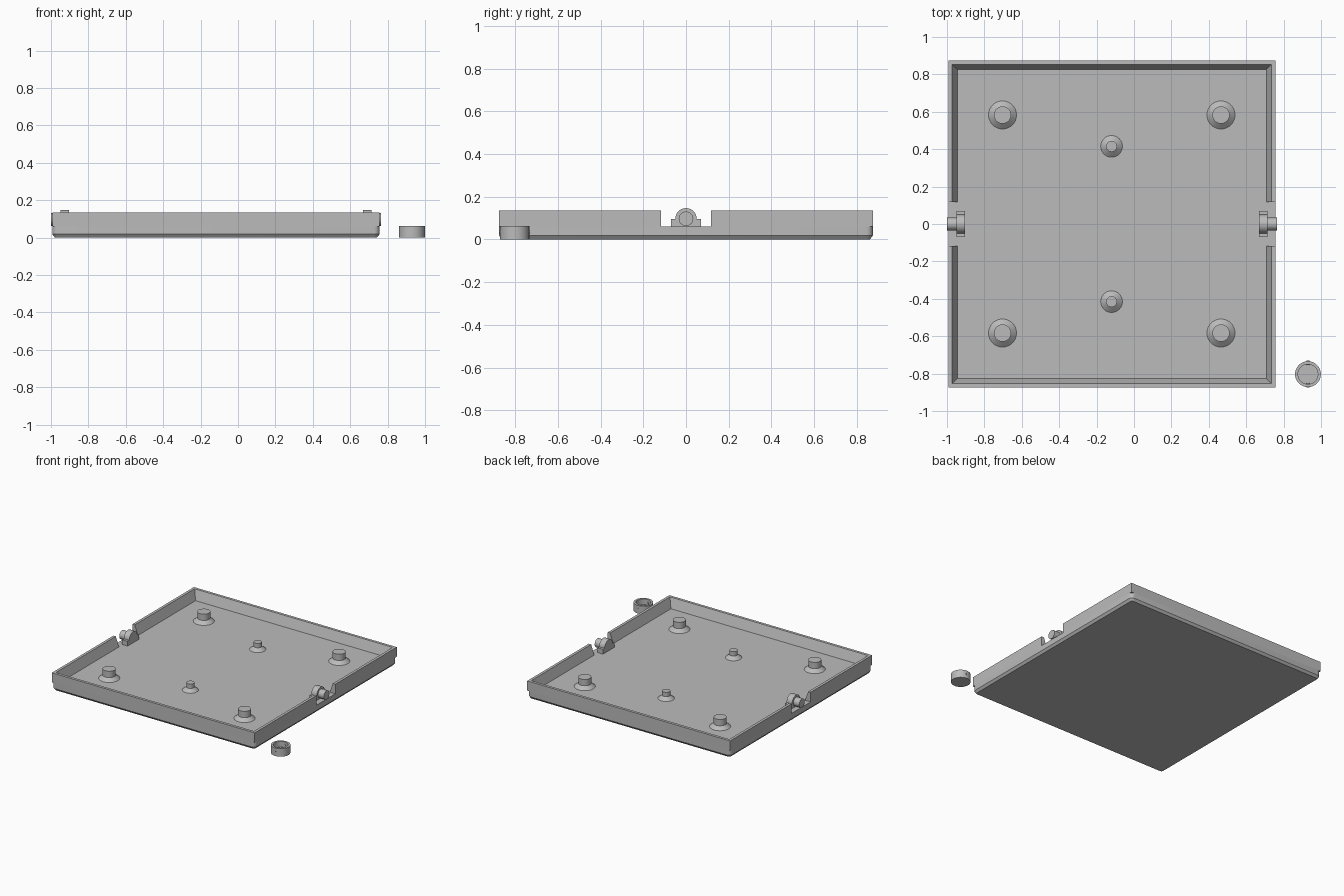
import bpy, bmesh, math
from mathutils import Matrix

if "Cube" in bpy.data.objects:
    bpy.data.objects.remove(bpy.data.objects["Cube"])

CX = -0.118       # tray centre in x
HALF = 0.875      # half width of the square tray
FLOOR = 0.06
RIM = 0.135

grey = bpy.data.materials.new("matte grey")
grey.diffuse_color = (0.5, 0.5, 0.5, 1)
grey.use_nodes = True
grey.node_tree.nodes["Principled BSDF"].inputs["Base Color"].default_value = grey.diffuse_color


def finish(bm, name, smooth=True):
    bmesh.ops.recalc_face_normals(bm, faces=bm.faces)
    me = bpy.data.meshes.new(name)
    bm.to_mesh(me)
    bm.free()
    me.materials.append(grey)
    ob = bpy.data.objects.new(name, me)
    bpy.context.collection.objects.link(ob)
    if smooth:
        bpy.ops.object.select_all(action='DESELECT')
        bpy.context.view_layer.objects.active = ob
        ob.select_set(True)
        bpy.ops.object.shade_smooth_by_angle(angle=math.radians(30))
    return ob


def skin(bm, rings, closed=True):
    """Bridge equal point rings and cap both ends."""
    vs = [[bm.verts.new(p) for p in r] for r in rings]
    n = len(vs[0])
    for a, b in zip(vs, vs[1:]):
        for i in range(n):
            j = (i + 1) % n
            bm.faces.new((a[i], a[j], b[j], b[i]))
    bm.faces.new(vs[0])
    bm.faces.new(vs[-1])


def turned(name, x, y, profile, seg=48):
    """Solid turned about a vertical axis from (radius, z) points."""
    bm = bmesh.new()
    skin(bm, [[(x + r * math.cos(2 * math.pi * i / seg),
                y + r * math.sin(2 * math.pi * i / seg), z)
               for i in range(seg)] for r, z in profile])
    return finish(bm, name)


def rounded_square(inset, z, radius=0.03, steps=6):
    c, r = HALF - radius, radius - inset
    pts = []
    for k, (sx, sy) in enumerate(((1, 1), (-1, 1), (-1, -1), (1, -1))):
        for i in range(steps + 1):
            a = math.pi / 2 * (k + i / steps)
            pts.append((CX + sx * c + r * math.cos(a), sy * c + r * math.sin(a), z))
    return pts


# Floor slab with rounded corners and a chamfered lower edge
bm = bmesh.new()
skin(bm, [rounded_square(0.014, 0), rounded_square(0, 0.018), rounded_square(0, FLOOR)])
finish(bm, "floor_slab")

# Tapered wall: one U-shaped half for the back, one for the front
GAP = 0.117
section = ((0, FLOOR), (0, RIM), (0.021, RIM), (0.048, FLOOR))  # inset, z
for side, name in ((1, "back_wall"), (-1, "front_wall")):
    bm = bmesh.new()
    rings = []
    for sx, end in ((-1, True), (-1, False), (1, False), (1, True)):
        rings.append([(CX + sx * (HALF - d), side * (GAP if end else HALF - d), z)
                      for d, z in section])
    skin(bm, rings)
    finish(bm, name, False)

# Hinge brackets with pins pointing outward
for s, label in ((-1, "left"), (1, "right")):
    outline = [(-0.07, FLOOR - 0.005), (-0.07, 0.097), (-0.05, 0.097)]
    outline += [(-0.05 * math.cos(math.pi * i / 24), 0.097 + 0.05 * math.sin(math.pi * i / 24))
                for i in range(1, 24)]
    outline += [(0.05, 0.097), (0.07, 0.097), (0.07, FLOOR - 0.005)]
    bm = bmesh.new()
    skin(bm, [[(CX + s * d, y, z) for y, z in outline] for d in (0.785, 0.832)])
    finish(bm, label + "_hinge_bracket")
    bm = bmesh.new()
    skin(bm, [[(CX + s * d, 0.034 * math.cos(math.pi * i / 16),
                0.097 + 0.034 * math.sin(math.pi * i / 16)) for i in range(32)]
              for d in (0.82, 0.882)])
    finish(bm, label + "_hinge_pin")

# Standoff posts with flared feet
for sy, row in ((1, "back"), (-1, "front")):
    for x, col in ((-0.703, "left"), (0.465, "right")):
        turned(f"{row}_{col}_post", x, sy * 0.583,
               ((0.075, FLOOR - 0.005), (0.075, FLOOR), (0.046, 0.085), (0.046, 0.134)))
    turned(f"{row}_small_post", -0.12, sy * 0.415,
           ((0.058, FLOOR - 0.005), (0.058, FLOOR), (0.029, 0.084), (0.029, 0.118)))

# Loose round cap lying beside the tray, open at the top
PX, PY = 0.93, -0.803
turned("loose_cap", PX, PY,
       ((0.069, 0), (0.069, 0.062), (0.053, 0.062), (0.053, 0.018)))

# Tiny snap bumps on the cap wall
for s, label in ((-1, "front"), (1, "back")):
    bm = bmesh.new()
    bmesh.ops.create_cone(bm, cap_ends=True, segments=16, radius1=0.008, radius2=0.008,
                          depth=0.024,
                          matrix=Matrix.Translation((PX, PY + s * 0.06, 0.036))
                          @ Matrix.Rotation(math.pi / 2, 4, 'X'))
    finish(bm, label + "_cap_bump")
